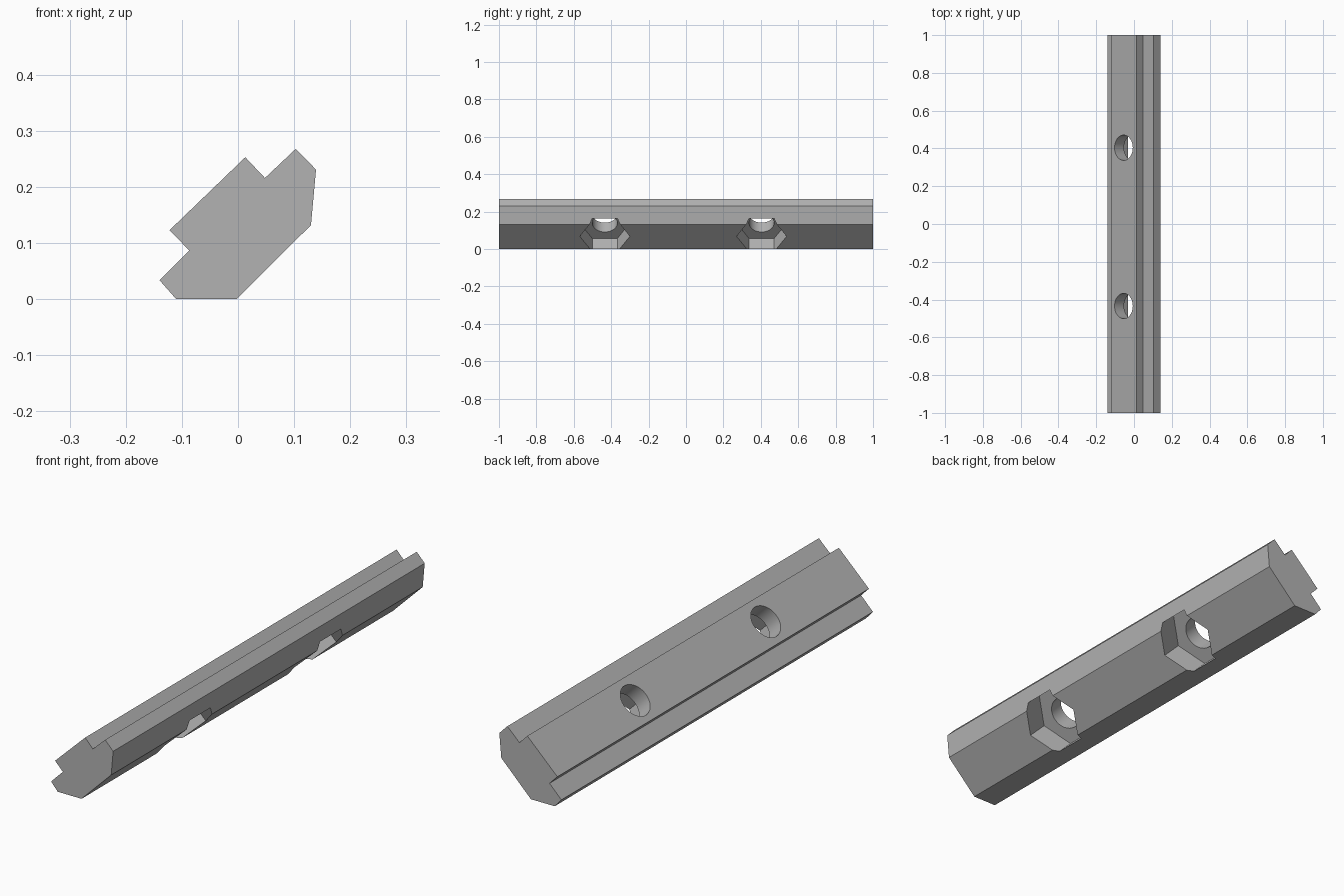
import bpy
import bmesh
from math import radians
from mathutils import Vector

if "Cube" in bpy.data.objects:
    bpy.data.objects.remove(bpy.data.objects["Cube"])

# Plain metal colour
metal = bpy.data.materials.new("grey_metal")
metal.use_nodes = True
grey = (0.45, 0.45, 0.45, 1)
metal.diffuse_color = grey
metal.node_tree.nodes["Principled BSDF"].inputs["Base Color"].default_value = grey

# Slotted bar: cross-section (x, z) extruded along y
PROFILE = [(-0.003, 0), (0.13, 0.132), (0.139, 0.231), (0.103, 0.268),
           (0.048, 0.216), (0.013, 0.253), (-0.122, 0.123),
           (-0.087, 0.087), (-0.14, 0.034), (-0.11, 0)]
bm = bmesh.new()
end = bm.faces.new([bm.verts.new((x, -1, z)) for x, z in PROFILE])
side = bmesh.ops.extrude_face_region(bm, geom=[end])["geom"]
bmesh.ops.translate(bm, vec=(0, 2, 0),
                    verts=[v for v in side if isinstance(v, bmesh.types.BMVert)])
bmesh.ops.recalc_face_normals(bm, faces=bm.faces)
mesh = bpy.data.meshes.new("slotted_bar")
bm.to_mesh(mesh)
bm.free()
mesh.materials.append(metal)
bar = bpy.data.objects.new("slotted_bar", mesh)
bpy.context.collection.objects.link(bar)

TILT = radians(-45)
INWARD = Vector((-1, 0, 1)).normalized()


def cut(name, y, sides, radius, length, offset):
    """Cut a prism along the tilted axis, offset inward from the underside."""
    centre = Vector((0.065, y, 0.068)) + INWARD * offset
    bpy.ops.mesh.primitive_cylinder_add(vertices=sides, radius=radius, depth=length,
                                        location=centre, rotation=(0, TILT, 0))
    cutter = bpy.context.object
    cutter.name = name
    cutter.hide_render = True
    cutter.data.materials.append(metal)
    mod = bar.modifiers.new(name, 'BOOLEAN')
    mod.operation = 'DIFFERENCE'
    mod.solver = 'EXACT'
    mod.object = cutter
    bpy.ops.object.select_all(action='DESELECT')
    bar.select_set(True)
    bpy.context.view_layer.objects.active = bar
    bpy.ops.object.modifier_apply(modifier=name)
    bpy.data.objects.remove(cutter)


# Bolt holes with hexagonal nut pockets underneath
for y in (-0.434, 0.404):
    cut("nut_pocket", y, 6, 0.134, 0.3, -0.05)
    cut("bolt_hole", y, 48, 0.067, 0.6, 0.1)

bpy.ops.object.shade_smooth_by_angle(angle=radians(30))
